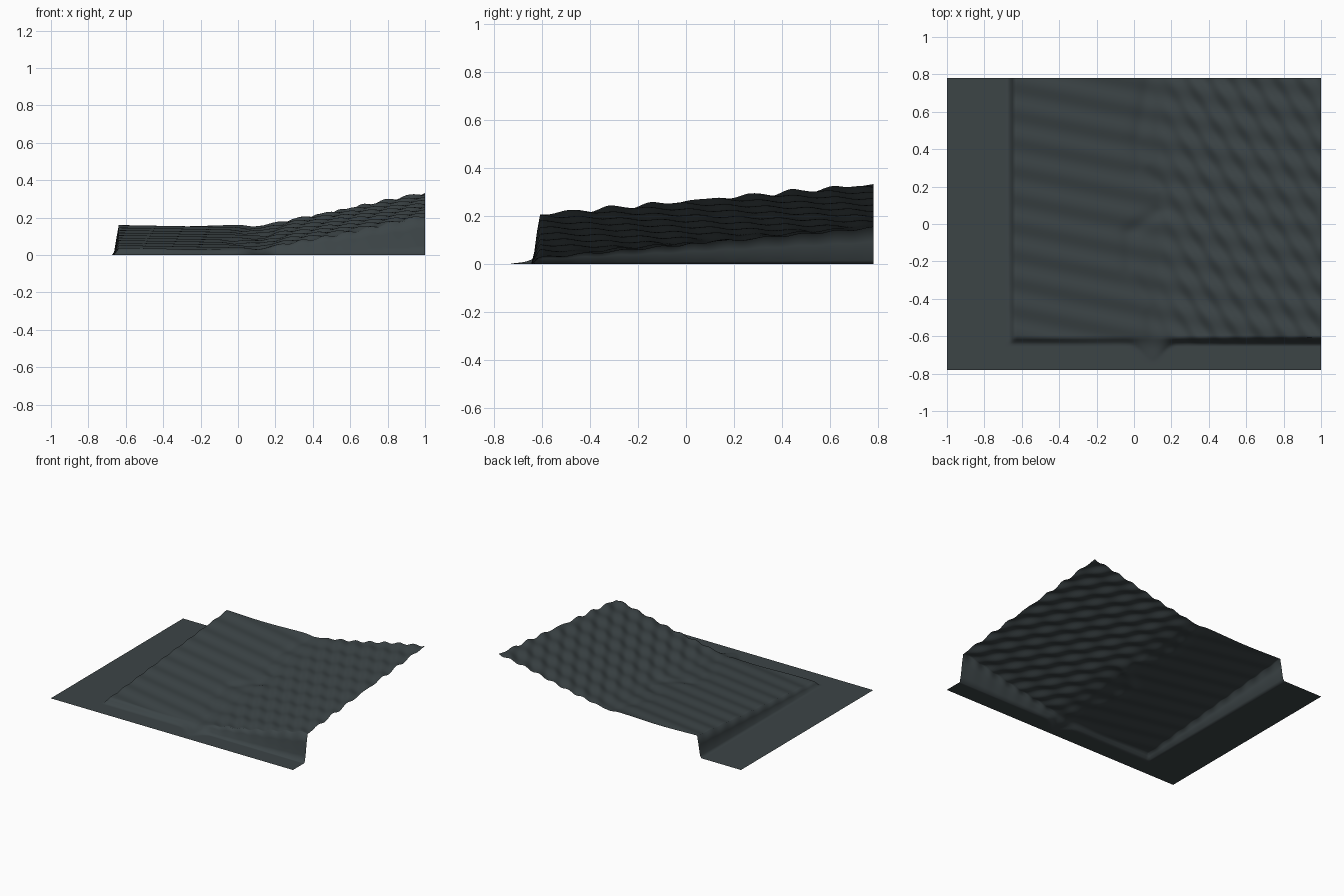
import bpy, bmesh
from math import sin, exp, pi, hypot

if "Cube" in bpy.data.objects:
    bpy.data.objects.remove(bpy.data.objects["Cube"])

HX, HY = 1.0, 0.78
NX, NY = 160, 126

# Centre line of the shallow winding stream bed, front to back
STREAM = [(0.10, -0.70), (0.09, -0.45), (-0.02, -0.25), (-0.03, -0.05), (0.06, 0.02),
          (0.16, 0.08), (0.16, 0.19), (0.04, 0.30), (0.02, 0.45), (0.08, 0.78)]


def clamp(t):
    return max(0.0, min(1.0, t))


def stream_distance(x, y):
    best = 9.0
    for (ax, ay), (bx, by) in zip(STREAM, STREAM[1:]):
        dx, dy = bx - ax, by - ay
        t = clamp(((x - ax) * dx + (y - ay) * dy) / (dx * dx + dy * dy))
        best = min(best, hypot(x - ax - t * dx, y - ay - t * dy))
    return best


def height(x, y):
    # plain rising to the back, hillside rising to the right
    h = 0.032 + 0.09 * (y + 0.61) + 0.2 * max(0.0, x - 0.13)
    # gentle ripples on the plain, stronger diagonal ripples on the hill
    hill = clamp((x - 0.1) / 0.2)
    h += 0.004 * sin(2 * pi * (y / 0.15 + x / 0.75))
    h += 0.007 * hill * sin(2 * pi * (x / 0.12 + y / 0.19 - 0.4))
    # stream bed
    h -= 0.008 * exp(-(stream_distance(x, y) / 0.04) ** 2)
    # steep banks on the left and front, with a small fan at the stream mouth
    foot = -0.638 - 0.095 * exp(-((x - 0.10) / 0.07) ** 2)
    bank = min(clamp((x + 0.665) / 0.026), clamp((y - foot) / (-0.61 - foot)))
    return max(0.0, h) * bank


# Open terrain sheet
bm = bmesh.new()
bmesh.ops.create_grid(bm, x_segments=NX, y_segments=NY, size=1.0)
for v in bm.verts:
    v.co.x *= HX
    v.co.y *= HY
    v.co.z = height(v.co.x, v.co.y)
for f in bm.faces:
    f.smooth = True
mesh = bpy.data.meshes.new("terrain")
bm.to_mesh(mesh)
bm.free()
terrain = bpy.data.objects.new("terrain", mesh)
bpy.context.collection.objects.link(terrain)

# Dark slate colour
slate = bpy.data.materials.new("slate")
slate.diffuse_color = (0.045, 0.058, 0.062, 1)
slate.use_nodes = True
slate.node_tree.nodes["Principled BSDF"].inputs["Base Color"].default_value = slate.diffuse_color
mesh.materials.append(slate)
